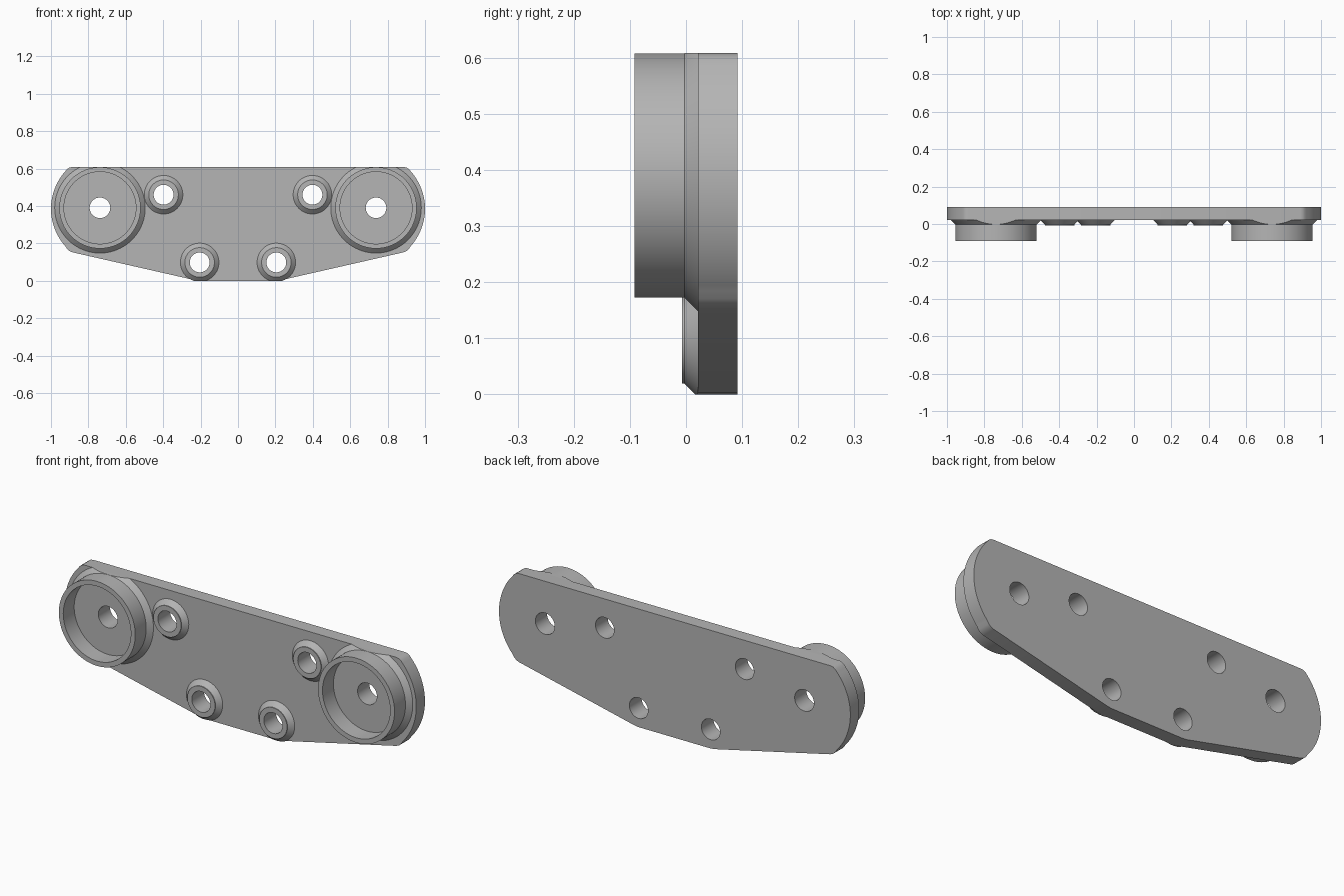
import bpy, bmesh, math
from mathutils import Vector

if "Cube" in bpy.data.objects:
    bpy.data.objects.remove(bpy.data.objects["Cube"])

grey = bpy.data.materials.new("plain grey")
grey.use_nodes = True
colour = (0.46, 0.46, 0.46, 1)
grey.diffuse_color = colour
grey.node_tree.nodes["Principled BSDF"].inputs["Base Color"].default_value = colour

BACK, FACE, TOP = 0.092, 0.021, 0.608
CUP = (0.738, 0.39)
HOLES = {"upper_boss": (0.398, 0.46), "lower_boss": (0.205, 0.098)}
CUP_HOLE, BOSS_HOLE = 0.055, 0.053


def add_object(name, bm):
    bmesh.ops.recalc_face_normals(bm, faces=bm.faces)
    mesh = bpy.data.meshes.new(name)
    bm.to_mesh(mesh)
    bm.free()
    mesh.materials.append(grey)
    obj = bpy.data.objects.new(name, mesh)
    bpy.context.collection.objects.link(obj)
    return obj


def activate(obj):
    bpy.ops.object.select_all(action="DESELECT")
    obj.select_set(True)
    bpy.context.view_layer.objects.active = obj


def smooth(obj):
    activate(obj)
    bpy.ops.object.shade_smooth_by_angle(angle=math.radians(25))


def lathe(bm, centre, profile, steps=96):
    """Turn a closed (radius, y) profile about an axis along y."""
    rings = []
    for i in range(steps):
        a = math.tau * i / steps
        rings.append([bm.verts.new((centre[0] + r * math.cos(a), y, centre[1] + r * math.sin(a)))
                      for r, y in profile])
    n = len(profile)
    for i, ring in enumerate(rings):
        after = rings[(i + 1) % steps]
        for j in range(n):
            k = (j + 1) % n
            bm.faces.new((ring[j], ring[k], after[k], after[j]))


def trim(bm, height, direction):
    """Cut off what lies beyond the plate edge and close the cut."""
    bmesh.ops.bisect_plane(bm, geom=bm.verts[:] + bm.edges[:] + bm.faces[:],
                           plane_co=(0, 0, height), plane_no=(0, 0, direction), clear_outer=True)
    bmesh.ops.holes_fill(bm, edges=[e for e in bm.edges if e.is_boundary], sides=0)


# Plate outline: right half from bottom to top, then mirrored
half = [(0.205, 0), (0.227, 0.0025), (0.885, 0.152), (0.902, 0.159), (0.914, 0.17)]
for i in range(33):
    a = math.radians(-42 + 84 * i / 32)
    half.append((0.70 + 0.30 * math.cos(a), 0.385 + 0.30 * math.sin(a)))
half += [(0.914, 0.597), (0.902, 0.605), (0.888, TOP)]
outline = half + [(-x, z) for x, z in reversed(half)]
bm = bmesh.new()
base = bm.faces.new([bm.verts.new((x, FACE, z)) for x, z in outline])
extruded = bmesh.ops.extrude_face_region(bm, geom=[base])["geom"]
bmesh.ops.translate(bm, vec=Vector((0, BACK - FACE, 0)),
                    verts=[v for v in extruded if isinstance(v, bmesh.types.BMVert)])
plate = add_object("plate", bm)

# Through holes
bm = bmesh.new()
for side in (1, -1):
    for (x, z), r in [(CUP, CUP_HOLE)] + [(p, BOSS_HOLE) for p in HOLES.values()]:
        verts = []
        for y in (-0.2, 0.2):
            ring = [bm.verts.new((side * x + r * math.cos(math.tau * i / 96), y,
                                  z + r * math.sin(math.tau * i / 96))) for i in range(96)]
            bm.faces.new(ring)
            verts.append(ring)
        for i in range(96):
            j = (i + 1) % 96
            bm.faces.new((verts[0][i], verts[0][j], verts[1][j], verts[1][i]))
cutter = add_object("hole_cutter", bm)
cutter.hide_render = True
cut = plate.modifiers.new("holes", "BOOLEAN")
cut.operation, cut.solver, cut.object = "DIFFERENCE", "EXACT", cutter
activate(plate)
bpy.ops.object.modifier_apply(modifier=cut.name)
bpy.data.objects.remove(cutter)
smooth(plate)

for side, label in ((1, "left"), (-1, "right")):
    # Round cup with a flared foot and a drilled floor
    bm = bmesh.new()
    lathe(bm, (side * CUP[0], CUP[1]),
          [(CUP_HOLE, FACE), (0.242, FACE), (0.2175, -0.003), (0.2175, -BACK),
           (0.1925, -BACK), (0.1925, -0.003), (CUP_HOLE, -0.003)])
    trim(bm, TOP, 1)
    smooth(add_object(label + "_cup", bm))

    # Small conical bosses around the fixing holes
    for name, (x, z) in HOLES.items():
        bm = bmesh.new()
        lathe(bm, (side * x, z),
              [(BOSS_HOLE, FACE), (0.103, FACE), (0.079, -0.003), (0.079, -0.007), (BOSS_HOLE, -0.007)])
        trim(bm, 0, -1)
        smooth(add_object(label + "_" + name, bm))
